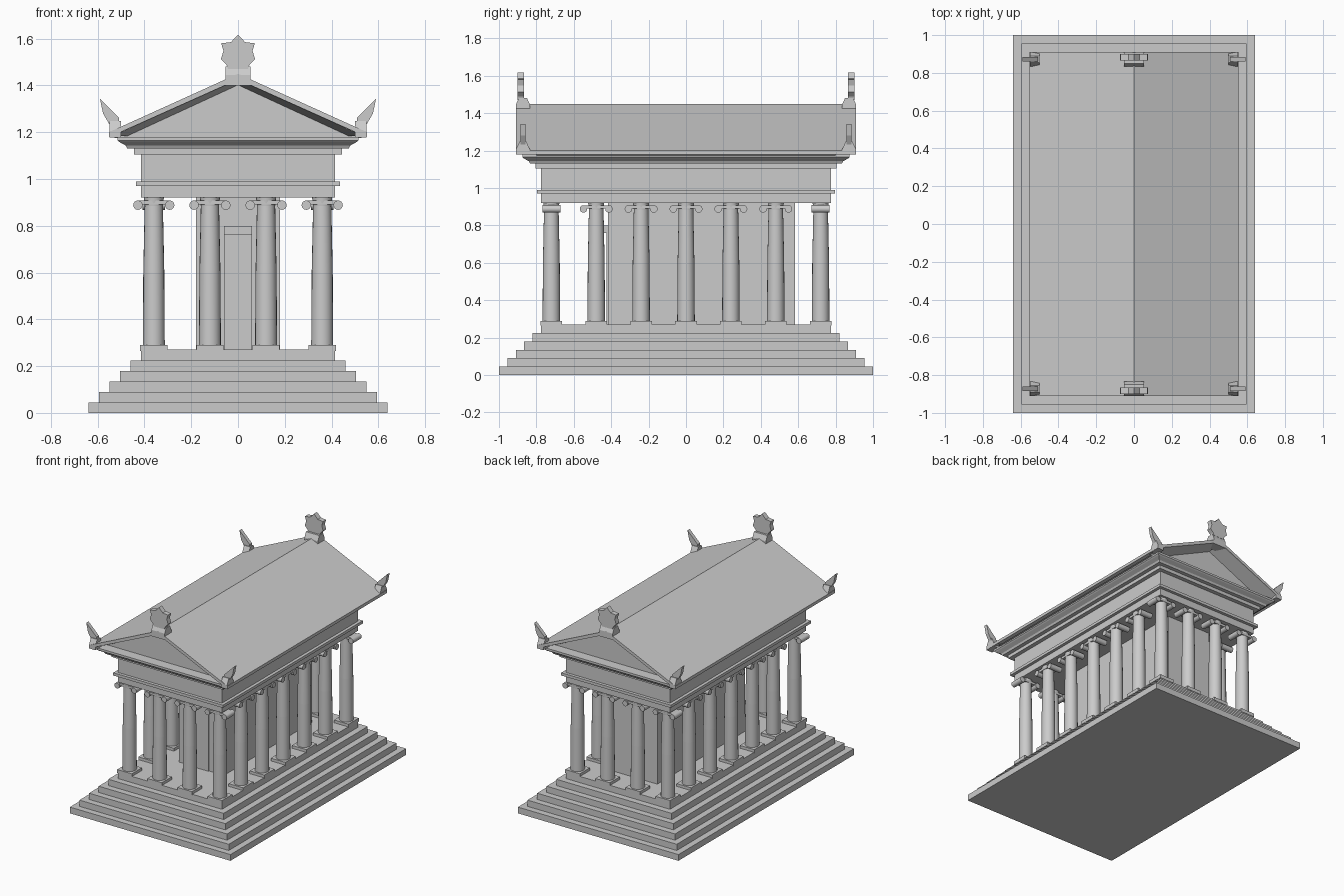
import bpy, bmesh
from math import pi, radians
from mathutils import Matrix

if "Cube" in bpy.data.objects:
    bpy.data.objects.remove(bpy.data.objects["Cube"])

BX, BY = 0.415, 0.775      # half size of the colonnade footprint


def finish(bm, name, smooth=False):
    bmesh.ops.recalc_face_normals(bm, faces=bm.faces)
    me = bpy.data.meshes.new(name)
    bm.to_mesh(me)
    bm.free()
    ob = bpy.data.objects.new(name, me)
    bpy.context.collection.objects.link(ob)
    if smooth:
        bpy.ops.object.select_all(action='DESELECT')
        ob.select_set(True)
        bpy.context.view_layer.objects.active = ob
        bpy.ops.object.shade_smooth_by_angle(angle=radians(35))
    return ob


def loft(bm, rings):
    """Skin a list of equal-length point rings and cap both ends."""
    rows = [[bm.verts.new(p) for p in r] for r in rings]
    n = len(rows[0])
    for a, b in zip(rows, rows[1:]):
        for i in range(n):
            j = (i + 1) % n
            bm.faces.new((a[i], a[j], b[j], b[i]))
    bm.faces.new(rows[0])
    bm.faces.new(rows[-1])


def rect(x0, x1, y0, y1, z):
    return [(x0, y0, z), (x1, y0, z), (x1, y1, z), (x0, y1, z)]


def box(bm, x0, x1, y0, y1, z0, z1):
    loft(bm, [rect(x0, x1, y0, y1, z0), rect(x0, x1, y0, y1, z1)])


def stack(name, profile):
    """Stepped rectangular moulding from (offset, z) pairs."""
    bm = bmesh.new()
    loft(bm, [rect(-BX - o, BX + o, -BY - o, BY + o, z) for o, z in profile])
    return finish(bm, name)


def prism(bm, pts, y0, y1):
    loft(bm, [[(x, y, z) for x, z in pts] for y in (y0, y1)])


def cyl(bm, r0, r1, z0, z1, m=Matrix(), seg=20):
    bmesh.ops.create_cone(bm, cap_ends=True, segments=seg, radius1=r0, radius2=r1,
                          depth=z1 - z0, matrix=m @ Matrix.Translation((0, 0, (z0 + z1) / 2)))


# stepped base
steps = []
for i in range(6):
    o = 0.225 - 0.045 * i
    steps += [(o, 0.045 * i), (o, 0.045 * (i + 1))]
stack("stepped_base", steps)

# entablature with flared cornice
stack("entablature", [(0, .92), (0, .97), (.022, .97), (.022, .99), (0, .99), (0, 1.105),
                      (.03, 1.105), (.03, 1.13), (.058, 1.13), (.065, 1.143), (.092, 1.158),
                      (.1, 1.165), (.1, 1.18)])


# column with plinth and scroll capital
def column(x, y, turned):
    place = Matrix.Translation((x, y, 0))
    if turned:
        place = place @ Matrix.Rotation(pi / 2, 4, 'Z')
    bm = bmesh.new()
    box(bm, -.058, .058, -.058, .058, .265, .29)
    cyl(bm, .047, .045, .29, .60)
    cyl(bm, .045, .039, .60, .885)
    cyl(bm, .039, .043, .885, .921)
    box(bm, -.068, .068, -.04, .04, .89, .907)
    for s in (-1, 1):
        m = Matrix.Translation((s * .068, 0, .888)) @ Matrix.Rotation(pi / 2, 4, 'X')
        cyl(bm, .02, .02, -.048, .048, m, 16)
    bm.transform(place)
    finish(bm, "column", True)


for y in (-.72, .72):
    for x in (-.36, -.12, .12, .36):
        column(x, y, False)
for x in (-.36, .36):
    for k in range(-2, 3):
        column(x, .24 * k, True)

# inner chamber, door and lintel
bm = bmesh.new()
box(bm, -.18, .18, -.417, .583, .265, .925)
finish(bm, "inner_chamber")
bm = bmesh.new()
box(bm, -.06, .06, -.424, -.41, .265, .76)
finish(bm, "door")
bm = bmesh.new()
box(bm, -.06, .06, -.442, -.41, .76, .80)
finish(bm, "door_lintel")

# roof slabs
bm = bmesh.new()
prism(bm, [(-.552, 1.178), (-.552, 1.2), (0, 1.45), (.552, 1.2), (.552, 1.178), (0, 1.425)],
      -.91, .91)
finish(bm, "roof")

# recessed gable walls with a sloping surround
bm = bmesh.new()
prism(bm, [(-.53, 1.175), (.53, 1.175), (0, 1.43)], -.80, .80)
finish(bm, "gable_wall")
for s in (-1, 1):
    bm = bmesh.new()
    outer = [(-.54, 1.183), (0, 1.426), (.54, 1.183)]
    inner = [(-.475, 1.183), (0, 1.402), (.475, 1.183)]
    rows = [[bm.verts.new((x, s * y, z)) for x, z in p]
            for p, y in ((outer, .905), (inner, .80), (outer, .80))]
    for a, b in ((0, 1), (1, 2), (2, 0)):
        for i in (0, 1):
            bm.faces.new((rows[a][i], rows[a][i + 1], rows[b][i + 1], rows[b][i]))
    finish(bm, "raking_moulding")

# roof ornaments
half = [(.043, 1.47), (.05, 1.49), (.073, 1.513), (.062, 1.548), (.072, 1.58), (.03, 1.585)]
fan = half + [(0, 1.617)] + [(-x, z) for x, z in reversed(half)]
leaf = [(-.545, 1.225), (-.577, 1.28), (-.59, 1.343), (-.508, 1.262), (-.508, 1.225)]
for s in (-1, 1):
    yc = s * .872
    bm = bmesh.new()
    loft(bm, [rect(-.053, .053, yc - .038, yc + .038, 1.40),
              rect(-.053, .053, yc - .038, yc + .038, 1.445),
              rect(-.053, .053, yc - .022, yc + .022, 1.48)])
    finish(bm, "ridge_ornament_base")
    bm = bmesh.new()
    prism(bm, fan, s * .865, s * .9)
    finish(bm, "ridge_ornament_fan")
    for t in (-1, 1):
        bm = bmesh.new()
        x0, x1 = sorted((t * .50, t * .55))
        loft(bm, [rect(x0, x1, yc - .038, yc + .038, 1.178),
                  rect(x0, x1, yc - .038, yc + .038, 1.205),
                  rect(x0, x1, yc - .018, yc + .018, 1.248)])
        finish(bm, "corner_ornament_base")
        bm = bmesh.new()
        prism(bm, [(-t * x, z) for x, z in leaf], yc - .013, yc + .013)
        finish(bm, "corner_ornament_leaf")
